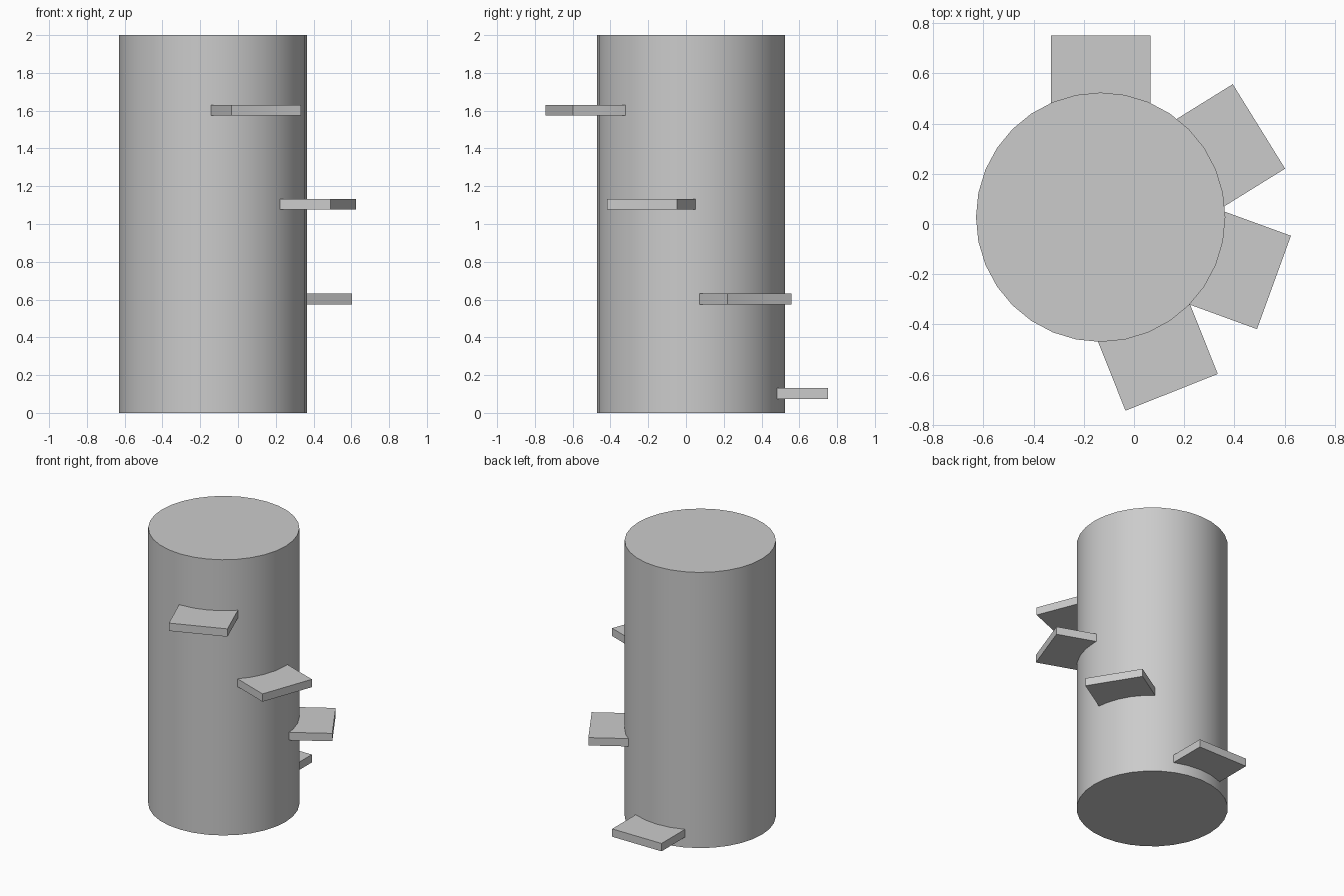
import bpy
from math import cos, sin, radians

if "Cube" in bpy.data.objects:
    bpy.data.objects.remove(bpy.data.objects["Cube"])

# Round column
bpy.ops.mesh.primitive_cylinder_add(vertices=32, radius=0.497, depth=2.0,
                                    location=(-0.133, 0.027, 1.0))
column = bpy.context.object
column.name = "column"
bpy.ops.object.shade_smooth_by_angle(angle=radians(30))

# Steps winding up the column: middle of outer edge, facing angle, height
WIDTH, DEPTH, THICK = 0.396, 0.30, 0.057
steps = [
    (-0.132, 0.752, 90.0, 0.103),
    (0.498, 0.389, 31.8, 0.603),
    (0.558, -0.233, -20.0, 1.104),
    (0.150, -0.671, -68.3, 1.602),
]
for i, (x, y, deg, z) in enumerate(steps, 1):
    a = radians(deg)
    # inner end is sunk into the column
    loc = (x - cos(a) * DEPTH / 2, y - sin(a) * DEPTH / 2, z)
    bpy.ops.mesh.primitive_cube_add(size=1, location=loc, rotation=(0, 0, a))
    step = bpy.context.object
    step.name = f"step_{i}"
    step.scale = (DEPTH, WIDTH, THICK)
